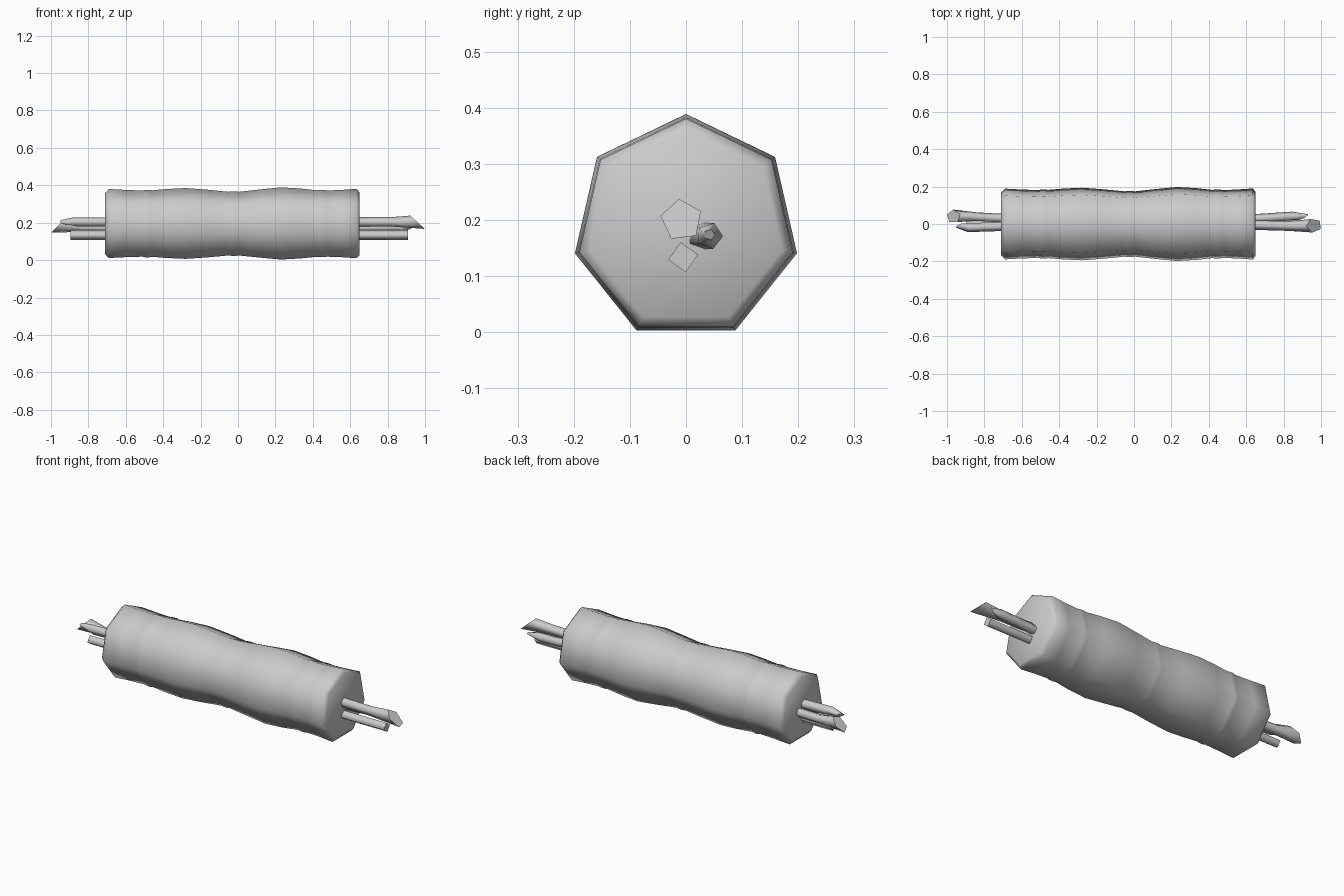
import bpy, bmesh, math
from mathutils import Vector

cube = bpy.data.objects.get("Cube")
if cube:
    bpy.data.objects.remove(cube, do_unlink=True)

grey = bpy.data.materials.new("plain grey")
grey.use_nodes = True
colour = (0.6, 0.6, 0.6, 1)
grey.diffuse_color = colour
grey.node_tree.nodes["Principled BSDF"].inputs["Base Color"].default_value = colour


def loft(name, sides, phase, rings, smooth_caps):
    """Skin rings (x, y, z, radius, slant_y, slant_z) along x and cap both ends."""
    bm = bmesh.new()
    loops = []
    for x, y, z, r, sy, sz in rings:
        loop = []
        for i in range(sides):
            a = math.radians(phase) + math.tau * i / sides
            dy, dz = r * math.cos(a), r * math.sin(a)
            loop.append(bm.verts.new(Vector((x + sy * dy + sz * dz, y + dy, z + dz))))
        loops.append(loop)
    for a, b in zip(loops, loops[1:]):
        for i in range(sides):
            j = (i + 1) % sides
            bm.faces.new((a[i], a[j], b[j], b[i])).smooth = True
    for loop in (loops[0], loops[-1]):
        bm.faces.new(loop).smooth = smooth_caps
    bmesh.ops.recalc_face_normals(bm, faces=bm.faces)
    mesh = bpy.data.meshes.new(name)
    bm.to_mesh(mesh)
    bm.free()
    mesh.materials.append(grey)
    obj = bpy.data.objects.new(name, mesh)
    bpy.context.collection.objects.link(obj)
    return obj


# Seven-sided wrapped body with a wavy outline and three shallow ribs
outline = [(-.71, .172), (-.69, .194), (-.6, .189), (-.51, .186), (-.495, .19),
           (-.475, .19), (-.46, .187), (-.38, .194), (-.28, .199), (-.16, .19),
           (-.05, .179), (-.035, .181), (-.01, .181), (.005, .179), (.12, .192),
           (.23, .203), (.33, .197), (.42, .187), (.435, .189), (.46, .189),
           (.475, .186), (.55, .189), (.635, .195), (.65, .176)]
loft("wrapped_body", 7, 90, [(x, 0, .186, r, 0, 0) for x, r in outline], True)

# Upper strand: broad slanted cut at one end, sharp point at the other
loft("upper_strand", 5, 25, [
    (-.935, -.008, .203, .011, 1.5, -.8),
    (-.86, -.018, .203, .026, 1, -.6),
    (-.71, -.012, .203, .026, 0, 0),
    (.65, -.005, .203, .027, 0, 0),
    (.82, -.01, .203, .027, 0, 0),
    (.962, -.008, .2, .038, 0, -1.1)], False)

# Side strand: the same shape running the other way
loft("side_strand", 5, 70, [
    (-.965, .04, .182, .037, 0, 1),
    (-.84, .037, .175, .025, 0, 0),
    (-.71, .03, .173, .025, 0, 0),
    (.65, .028, .172, .025, 0, 0),
    (.865, .042, .172, .024, -.8, .4),
    (.92, .042, .174, .01, 1.2, .5)], False)

# Lower strand: plain four-sided rod with square ends
loft("lower_strand", 4, 100, [
    (-.895, -.005, .134, .027, 0, 0),
    (.91, -.005, .134, .027, 0, 0)], False)
